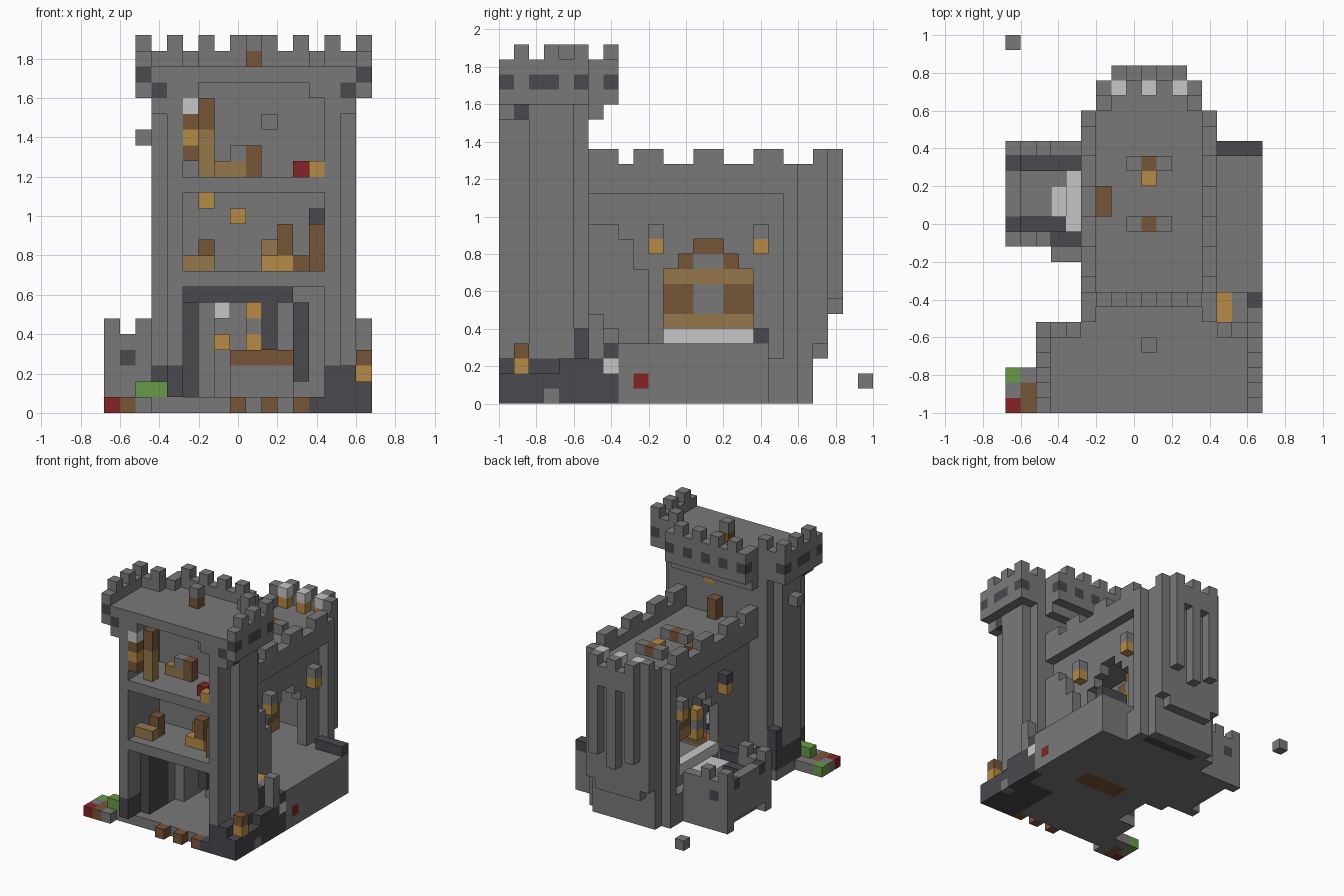
import bpy, bmesh
from mathutils import Vector

cube = bpy.data.objects.get("Cube")
if cube:
    bpy.data.objects.remove(cube)

SIZE = 0.08
ORIGIN = Vector((-0.68, -1.0, 0.0))
COLOURS = {
    "stone": "797979", "dark_stone": "48484e", "pale_stone": "c6c6c6",
    "brown_wood": "775639", "tan_wood": "94774a", "gold": "b58b45",
    "red": "842427", "green": "669a45",
}


def linear(code):
    values = [int(code[n:n + 2], 16) / 255 for n in (0, 2, 4)]
    return tuple(((v + 0.055) / 1.055) ** 2.4 for v in values) + (1.0,)


def material(name, code):
    mat = bpy.data.materials.new(name)
    mat.use_nodes = True
    colour = linear(code)
    mat.diffuse_color = colour
    mat.node_tree.nodes["Principled BSDF"].inputs["Base Color"].default_value = colour
    return mat


names = list(COLOURS)
materials = [material(n, c) for n, c in COLOURS.items()]
cells = {}


def span(value):
    return range(value[0], value[1] + 1) if isinstance(value, tuple) else [value]


def block(part, colour, xs, ys, zs, mirror=False):
    """Fill a range of grid cells; mirror repeats it across the building's axis."""
    for x in span(xs):
        for y in span(ys):
            for z in span(zs):
                cells[x, y, z] = (part, colour)
                if mirror:
                    cells[18 - x, y, z] = (part, colour)


def clear(xs, ys, zs):
    for x in span(xs):
        for y in span(ys):
            for z in span(zs):
                cells.pop((x, y, z), None)


# Keep body with stepped rounded end and hollow hall
block("keep", "stone", (6, 12), (6, 20), (0, 14))
block("keep", "stone", (7, 11), 21, (3, 14))
block("keep", "stone", 5, (6, 19), (0, 2), mirror=True)
clear((7, 11), (6, 10), (1, 12))
clear((7, 11), (11, 19), (4, 12))

# Ribs along the keep walls and rounded end
block("keep_ribs", "stone", 5, 19, (3, 13), mirror=True)
block("keep_ribs", "stone", 6, 21, (4, 14), mirror=True)
block("keep_ribs", "stone", 7, 22, (7, 14), mirror=True)
block("keep_ribs", "stone", 9, 22, (6, 14))
block("keep_ribs", "stone", 8, 22, 14, mirror=True)

# Keep parapet and battlements
block("keep_parapet", "stone", 5, (6, 19), (14, 15), mirror=True)
block("keep_parapet", "stone", 6, (20, 21), 15, mirror=True)
block("keep_parapet", "stone", (7, 11), 22, 15)
for y in (9, 13, 17):
    block("keep_battlements", "stone", 5, (y, y + 1), 16, mirror=True)
block("keep_battlements", "stone", 5, (6, 7), 16, mirror=True)
block("keep_battlements", "stone", 6, 21, 16, mirror=True)
for x in (7, 9, 11):
    block("keep_battlements", "stone", x, 22, 16)
    block("roof_braziers", "gold", x, 21, 15)
    block("roof_braziers", "pale_stone", x, 21, 16)

# Furniture on the keep roof
for y in (12, 16):
    block("roof_benches", "stone", (8, 10), y, 15)
    block("roof_benches", "brown_wood", 9, y, 15)
block("roof_table", "gold", 9, 15, 15)
block("roof_chest", "brown_wood", 6, (13, 14), 15)

# Side terrace with dark rim
block("terrace", "stone", (13, 16), (6, 17), (0, 3))
block("terrace_rim", "dark_stone", (14, 16), 17, 4)
block("terrace_stain", "dark_stone", 16, (6, 7), (0, 2))
block("terrace_flower", "red", 16, 9, 1)
block("terrace_stain", "pale_stone", 16, 7, 2)
block("terrace_stain", "dark_stone", 16, 7, 3)

# Broken wall between tower and terrace
block("ruined_wall", "stone", 13, (6, 7), (4, 11))
block("ruined_wall", "stone", 13, 8, (4, 10))
block("ruined_wall", "stone", 13, 9, (4, 8))
block("ruined_wall", "stone", 15, (6, 7), 4)
block("ruined_wall", "stone", 16, 6, (4, 5))
block("ruined_wall", "gold", 14, (6, 7), 4)

# Arched passage through the keep with a wooden frame inside
for x in (6, 12):
    clear(x, (11, 16), (4, 8))
    clear(x, (12, 15), 9)
    clear(x, (13, 14), 10)
block("gate_step", "pale_stone", 6, (11, 16), 4)
block("gate_frame", "brown_wood", 9, (11, 16), (6, 7))
block("gate_frame", "stone", 9, (13, 14), (6, 9))
for z in (5, 8):
    block("gate_beams", "tan_wood", 9, (11, 16), z)
for y in (12, 15):
    block("gate_frame", "brown_wood", 9, y, 9)
block("gate_frame", "brown_wood", 9, (13, 14), 10)
for y in (10, 17):
    block("wall_lamps", "gold", 5, y, 10, mirror=True)
    block("wall_lamps", "stone", 5, y, 11, mirror=True)
block("wall_lamps", "dark_stone", 5, 10, 11)

# Side porch with low walls
block("porch", "stone", (1, 5), (11, 17), (0, 1))
block("porch", "stone", 0, (11, 17), (1, 4))
block("porch", "stone", (3, 5), 10, (0, 3))
for y, inner in ((11, 12), (17, 16)):
    block("porch", "stone", (0, 4), y, (0, 4))
    block("porch_lining", "dark_stone", (1, 4), inner, (2, 3))
    block("porch_lining", "dark_stone", 0, inner, 4)
    for x in (0, 2):
        block("porch", "stone", x, y, 5)
    block("porch_lining", "dark_stone", 1, y, 3)
block("porch_lining", "dark_stone", (3, 4), 11, 4)
block("porch_steps", "pale_stone", 3, (13, 14), 2)
block("porch_steps", "pale_stone", 4, (12, 15), (2, 3))
block("porch_steps", "pale_stone", 5, (12, 15), (2, 3))

# Tower walls and open-fronted rooms
block("tower", "stone", (4, 14), (0, 5), (0, 20))
block("tower", "stone", 3, (2, 4), (0, 20), mirror=True)
clear((5, 13), (0, 4), (1, 19))
clear((6, 12), (0, 4), 20)
clear((6, 11), 5, (1, 6))
clear((4, 14), 0, 0)
for z in (8, 14):
    block("tower_floors", "stone", (5, 13), (0, 4), z)
block("tower_knob", "stone", 2, 3, 17)

# Tower base with stains
block("tower_base", "dark_stone", (13, 16), (0, 5), 0)
block("tower_base", "dark_stone", (14, 16), (0, 5), 1)
block("tower_base", "dark_stone", (14, 15), (0, 5), 2)
block("tower_base", "dark_stone", 16, (4, 5), 2)
block("tower_base", "dark_stone", 15, 5, (3, 4))
block("tower_base", "stone", 16, 3, 0)
block("tower_base", "stone", 3, (1, 5), 0)
block("tower_base", "dark_stone", 4, (0, 5), (1, 2))
block("tower_base", "dark_stone", 3, (2, 5), (1, 2))
block("tower_base", "dark_stone", 3, 5, (3, 4))

# Patches under the base
block("base_boards", "brown_wood", (8, 12), (9, 10), 0)
block("base_patch", "dark_stone", (7, 12), 19, 0)

# Tower head and roof
block("tower_head", "stone", (2, 16), (0, 5), 21)
block("tower_head", "stone", 2, (0, 5), (20, 22), mirror=True)
block("tower_head", "stone", (3, 4), (0, 5), 20, mirror=True)
block("tower_head", "stone", (3, 4), 5, 22, mirror=True)
block("tower_head", "stone", (5, 13), (6, 7), (20, 21))
block("tower_head", "stone", (5, 13), 6, 19)
block("tower_head", "stone", (5, 13), 7, 22)
block("tower_head", "stone", 5, 6, 22, mirror=True)
block("tower_corbels", "stone", 3, 0, 19, mirror=True)
block("tower_corbels", "dark_stone", 3, 1, 19, mirror=True)
for y in (0, 2, 3, 5):
    block("tower_spots", "dark_stone", 2, y, 21, mirror=True)
block("tower_spots", "dark_stone", 3, 0, 20, mirror=True)
for x in (5, 7, 9):
    block("tower_spots", "dark_stone", x, 7, 21, mirror=True)

# Tower battlements and roof post
for y in (1, 3, 5):
    block("tower_battlements", "stone", 2, y, 23, mirror=True)
block("tower_battlements", "stone", 4, 5, 23, mirror=True)
for x in (6, 8):
    block("tower_battlements", "stone", x, 7, 23, mirror=True)
block("roof_post", "brown_wood", 9, 4, 22)
block("roof_post", "stone", 9, 4, 23)

# Door and lamp in the tower's rear wall
block("rear_door", "brown_wood", 9, 6, (15, 16))
block("rear_lamp", "gold", 10, 5, 18)
block("rear_lamp", "stone", 10, 4, 18)

# Ground room: dark arches leading to the hall, with table and lights
block("ground_arch", "dark_stone", (5, 11), 4, 7)
block("ground_arch", "dark_stone", 5, (2, 4), (1, 6))
block("ground_arch", "dark_stone", 10, 4, (4, 6))
block("ground_arch", "dark_stone", 12, 3, (2, 6))
block("ground_table", "brown_wood", (8, 11), 8, 3)
block("ground_table", "stone", (8, 11), 8, (1, 2))
block("ground_lights", "pale_stone", 7, 9, 6)
block("ground_lights", "stone", 9, 9, 5)
for x, z in ((9, 6), (7, 4), (9, 4)):
    block("ground_lights", "gold", x, 9, z)

# Middle room furniture
block("middle_chair", "tan_wood", (5, 6), 1, 9)
block("middle_chair", "brown_wood", 6, 2, (9, 10))
block("middle_table", "gold", (10, 11), 2, 9)
block("middle_table", "tan_wood", 10, 3, (9, 10))
block("middle_shelf", "brown_wood", 11, 2, (10, 11))
block("middle_shelf", "brown_wood", 12, 2, 9)
block("middle_shelf", "brown_wood", 13, 1, (9, 11))
block("middle_shelf", "dark_stone", 13, 4, 12)
block("middle_lights", "gold", 6, 4, 13)
block("middle_lights", "gold", 8, 4, 12)

# Upper room furniture
block("upper_banner", "brown_wood", 5, 0, (16, 18))
block("upper_banner", "gold", 5, 0, 17)
block("upper_banner", "pale_stone", 5, 0, 19)
block("upper_cupboard", "tan_wood", 6, 1, (15, 17))
block("upper_cupboard", "brown_wood", 6, 1, (18, 19))
block("upper_bed", "tan_wood", (7, 8), 3, 15)
block("upper_bed", "brown_wood", 9, 3, (15, 16))
block("upper_bed", "stone", 8, 3, 16)
block("upper_chest", "red", 12, 1, 15)
block("upper_chest", "gold", 13, 0, 15)

# Flower bed, front bricks, corner post and loose stone
block("flower_bed", "stone", (0, 2), (0, 2), 0)
block("flower_bed", "brown_wood", 1, (0, 1), 0)
block("flower_bed", "red", 0, 0, 0)
block("flower_bed", "green", 0, 2, 0)
block("shrub", "green", (2, 3), 1, 1)
for x in (8, 10, 12):
    block("front_bricks", "brown_wood", x, 0, 0)
block("corner_post", "gold", 16, 1, 2)
block("corner_post", "brown_wood", 16, 1, 3)
block("loose_stone", "stone", 0, 24, 1)

# Turn each part's exposed cell faces into one mesh
AXES = [Vector((1, 0, 0)), Vector((0, 1, 0)), Vector((0, 0, 1))]
for part in sorted({p for p, c in cells.values()}):
    bm = bmesh.new()
    for pos, (owner, colour) in cells.items():
        if owner != part:
            continue
        middle = Vector(pos) + Vector((0.5, 0.5, 0.5))
        for a in range(3):
            for sign in (-1, 1):
                normal = AXES[a] * sign
                if tuple(int(v) for v in Vector(pos) + normal) in cells:
                    continue
                u, v = AXES[(a + 1) % 3] / 2, AXES[(a + 2) % 3] / 2 * sign
                centre = middle + normal / 2
                corners = (centre - u - v, centre + u - v, centre + u + v, centre - u + v)
                face = bm.faces.new([bm.verts.new(ORIGIN + c * SIZE) for c in corners])
                face.material_index = names.index(colour)
    bmesh.ops.remove_doubles(bm, verts=bm.verts, dist=0.001)
    mesh = bpy.data.meshes.new(part)
    bm.to_mesh(mesh)
    bm.free()
    for mat in materials:
        mesh.materials.append(mat)
    bpy.context.collection.objects.link(bpy.data.objects.new(part, mesh))
